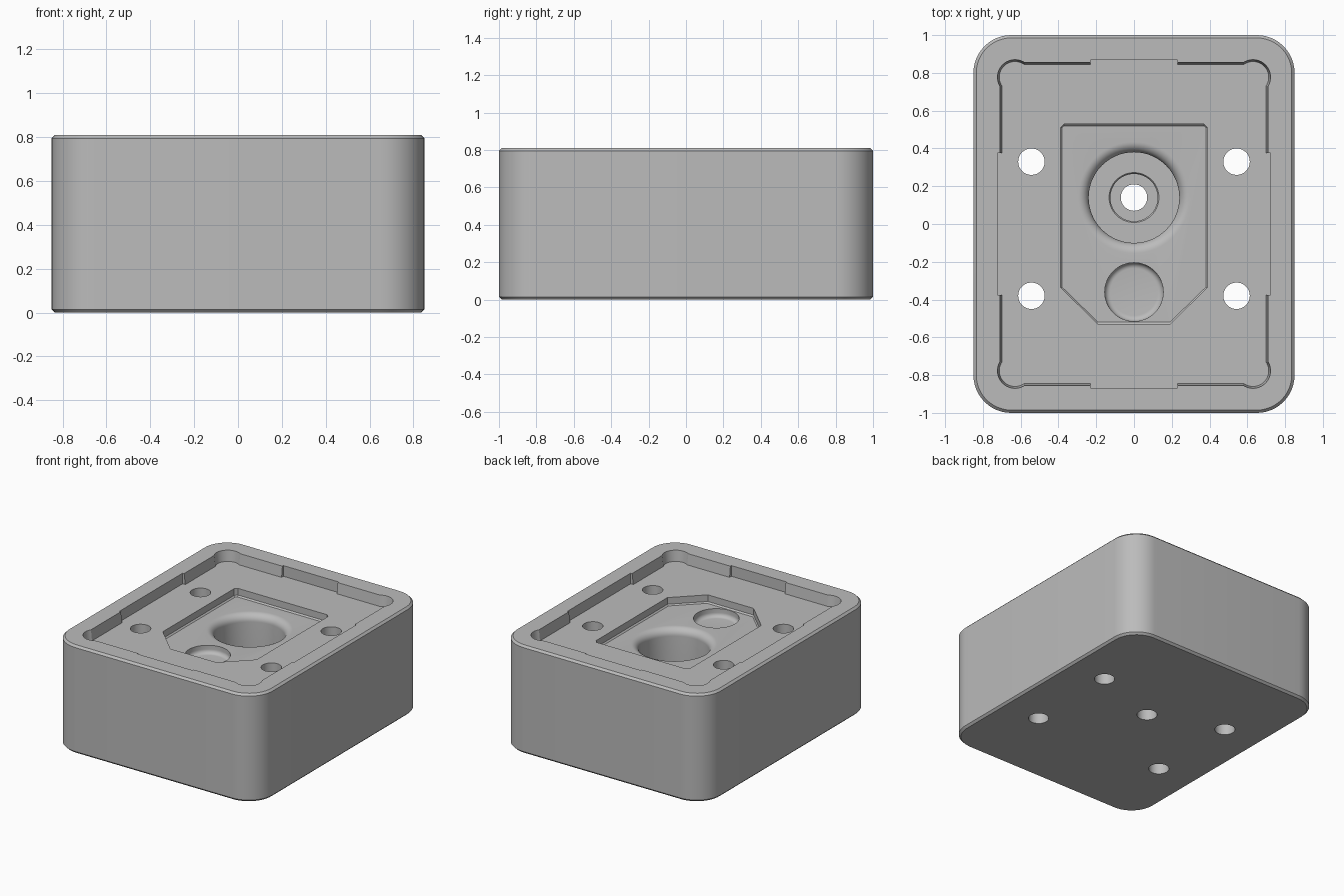
import bpy, bmesh
from math import sin, cos, pi, radians

cube = bpy.data.objects.get("Cube")
if cube:
    bpy.data.objects.remove(cube, do_unlink=True)

HEIGHT, FLOOR, POCKET, TOP = 0.81, 0.73, 0.67, 0.9

grey = bpy.data.materials.new("plain grey")
grey.use_nodes = True
grey.diffuse_color = (0.5, 0.5, 0.5, 1)
grey.node_tree.nodes["Principled BSDF"].inputs["Base Color"].default_value = (0.5, 0.5, 0.5, 1)


def rounded_rect(hx, hy, r, steps=12):
    """Outline of a rounded rectangle centred on the origin."""
    pts = []
    for i, (sx, sy) in enumerate([(1, 1), (-1, 1), (-1, -1), (1, -1)]):
        for k in range(steps + 1):
            a = (i + k / steps) * pi / 2
            pts.append((sx * (hx - r) + r * cos(a), sy * (hy - r) + r * sin(a)))
    return pts


def circle(r, x=0, y=0, n=64):
    return [(x + r * cos(2 * pi * i / n), y + r * sin(2 * pi * i / n)) for i in range(n)]


def loft(name, rings):
    """Closed solid through a stack of (outline, z) rings, bottom to top."""
    bm = bmesh.new()
    loops = [[bm.verts.new((x, y, z)) for x, y in pts] for pts, z in rings]
    n = len(loops[0])
    for a, b in zip(loops, loops[1:]):
        for i in range(n):
            j = (i + 1) % n
            bm.faces.new((a[i], a[j], b[j], b[i]))
    bm.faces.new(loops[0][::-1])
    bm.faces.new(loops[-1])
    bmesh.ops.recalc_face_normals(bm, faces=bm.faces)
    mesh = bpy.data.meshes.new(name)
    bm.to_mesh(mesh)
    bm.free()
    mesh.materials.append(grey)
    obj = bpy.data.objects.new(name, mesh)
    bpy.context.collection.objects.link(obj)
    return obj


def lathe(name, profile, x, y):
    return loft(name, [(circle(r, x, y), z) for r, z in profile])


# Outer block with chamfered top and bottom rims
c = 0.015
body = loft("base_block", [
    (rounded_rect(0.85 - c, 1 - c, 0.2 - c), 0),
    (rounded_rect(0.85, 1, 0.2), c),
    (rounded_rect(0.85, 1, 0.2), HEIGHT - c),
    (rounded_rect(0.85 - c, 1 - c, 0.2 - c), HEIGHT)])

cutters = []

# Shallow tray in the top, with slightly drafted walls
cutters.append(loft("tray_cutter", [
    (rounded_rect(0.70, 0.845, 0.05), FLOOR),
    (rounded_rect(0.71, 0.855, 0.05), HEIGHT),
    (rounded_rect(0.71, 0.855, 0.05), TOP)]))

# Relief notches in the middle of each wall and round the corners
for name, hx, hy in (("side_notch", 0.722, 0.375), ("end_notch", 0.23, 0.867)):
    outline = [(-hx, -hy), (hx, -hy), (hx, hy), (-hx, hy)]
    cutters.append(loft(name, [(outline, FLOOR), (outline, TOP)]))
for sx in (-1, 1):
    for sy in (-1, 1):
        cutters.append(lathe("corner_notch", [(0.083, FLOOR), (0.093, HEIGHT), (0.093, TOP)],
                             sx * 0.63, sy * 0.777))

# Inner pocket with two clipped front corners
def pocket_outline(d):
    return [(0.39 - d, 0.51), (0.37, 0.53 - d), (-0.37, 0.53 - d), (-0.39 + d, 0.51),
            (-0.39 + d, -0.335), (-0.19, -0.53 + d), (0.19, -0.53 + d), (0.39 - d, -0.335)]

cutters.append(loft("pocket_cutter", [
    (pocket_outline(0.01), POCKET), (pocket_outline(0), POCKET + 0.01), (pocket_outline(0), TOP)]))

# Deep stepped bore with a rounded lip, running out through the bottom
lip = 0.055
bore = [(0.07, -0.1), (0.07, 0.18), (0.125, 0.18), (0.125, 0.29), (0.132, 0.30), (0.24, 0.30)]
bore += [(0.24 + lip * (1 - cos(radians(a))), POCKET - lip + lip * sin(radians(a)))
         for a in range(0, 91, 10)]
bore.append((0.24 + lip, POCKET + 0.02))
cutters.append(lathe("bore_cutter", bore, 0, 0.14))

# Shallow round dish with a filleted floor
f = 0.03
dish = [(0.155 - f + f * sin(radians(a)), POCKET - 0.06 + f * (1 - cos(radians(a))))
        for a in range(0, 91, 15)]
dish.append((0.155, POCKET + 0.02))
cutters.append(lathe("dish_cutter", dish, 0, -0.36))

# Four through holes
for x in (-0.543, 0.543):
    for y in (0.33, -0.38):
        cutters.append(lathe("hole_cutter", [(0.07, -0.1), (0.07, TOP)], x, y))

# Cut everything out of the block, then drop the cutters
for cutter in cutters:
    mod = body.modifiers.new(cutter.name, "BOOLEAN")
    mod.operation, mod.solver, mod.object = "DIFFERENCE", "EXACT", cutter
bpy.context.view_layer.update()
result = bpy.data.meshes.new_from_object(
    body.evaluated_get(bpy.context.evaluated_depsgraph_get()))
body.modifiers.clear()
body.data = result
for cutter in cutters:
    bpy.data.objects.remove(cutter, do_unlink=True)
result.materials.clear()
result.materials.append(grey)
for p in result.polygons:
    p.material_index = 0

bpy.ops.object.select_all(action="DESELECT")
body.select_set(True)
bpy.context.view_layer.objects.active = body
bpy.ops.object.shade_smooth_by_angle(angle=radians(30))
